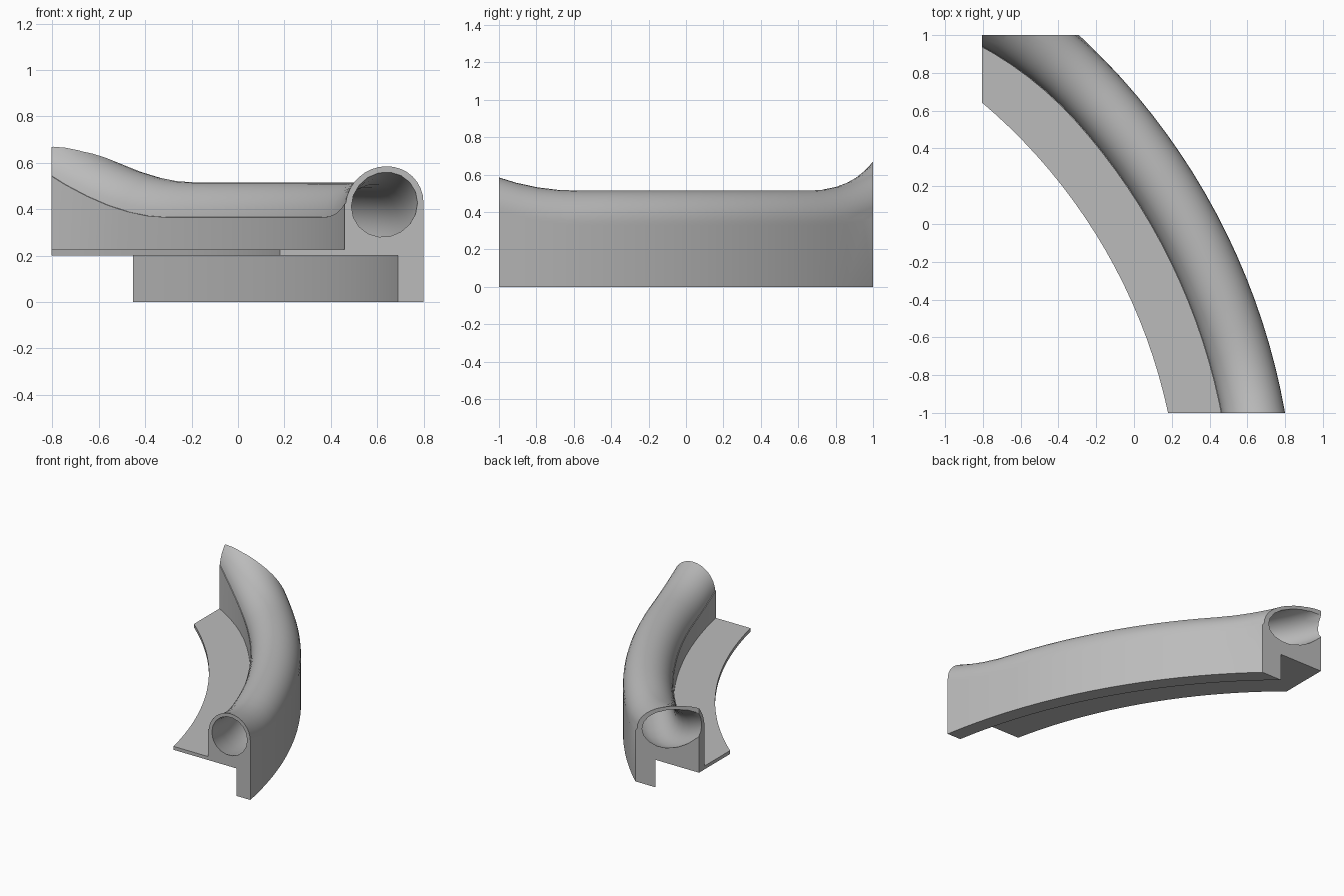
import bpy
import bmesh
from math import sin, cos, radians, pi

cube = bpy.data.objects.get("Cube")
if cube:
    bpy.data.objects.remove(cube, do_unlink=True)

CENTRE_X, CENTRE_Y = -2.716, -1.62   # centre of the big arc
TUBE_R, BORE_R = 0.165, 0.14
ARC_DEGREES = range(2, 65)


def tube_centre(deg):
    """Tube centre (radius, height, inward drift); both ends sweep upward."""
    rise = 0.0014 * max(0, 17.5 - deg, deg - 42) ** 2
    drift = 0.25 * rise if deg > 30 else 0
    return 3.405 - drift, 0.35 + rise, drift


def body_section(deg):
    r, z, drift = tube_centre(deg)
    arc = [(r + TUBE_R * cos(a), z + TUBE_R * sin(a))
           for a in (pi * 0.97 * i / 16 for i in range(17))]
    return ([(2.962, 0.2), (3.462, 0.2), (3.462, 0), (3.57, 0), (3.57, z - 0.02)]
            + arc
            + [(3.236 - drift, z + 0.015), (3.236 - drift, 0.225), (2.962, 0.225)])


def bore_section(deg):
    r, z, _ = tube_centre(deg)
    return [(r + BORE_R * cos(2 * pi * i / 18), z + BORE_R * sin(2 * pi * i / 18))
            for i in range(18)]


def sweep(name, section, degrees):
    """Sweep a closed section round the arc and cap both ends."""
    bm = bmesh.new()
    rings = []
    for deg in degrees:
        a = radians(deg)
        rings.append([bm.verts.new((CENTRE_X + r * cos(a), CENTRE_Y + r * sin(a), z))
                      for r, z in section(deg)])
    for p, q in zip(rings, rings[1:]):
        for i in range(len(p)):
            j = (i + 1) % len(p)
            bm.faces.new((p[i], p[j], q[j], q[i]))
    bm.faces.new(rings[0])
    bm.faces.new(rings[-1])
    bmesh.ops.recalc_face_normals(bm, faces=bm.faces)
    mesh = bpy.data.meshes.new(name)
    bm.to_mesh(mesh)
    bm.free()
    obj = bpy.data.objects.new(name, mesh)
    bpy.context.collection.objects.link(obj)
    return obj


def cut(target, cutter, operation):
    """Apply a boolean and discard the cutter."""
    cutter.hide_render = True
    mod = target.modifiers.new("cut", 'BOOLEAN')
    mod.object = cutter
    mod.operation = operation
    mod.solver = 'EXACT'
    bpy.ops.object.select_all(action='DESELECT')
    bpy.context.view_layer.objects.active = target
    target.select_set(True)
    bpy.ops.object.modifier_apply(modifier=mod.name)
    bpy.data.objects.remove(cutter, do_unlink=True)


# Curved rail: flange, wall, skirt and tube in one section
rail = sweep("curved_tube_rail", body_section, ARC_DEGREES[::2])

# Hollow bore through the tube
bore = sweep("bore_cutter", bore_section, range(0, 67, 2))
cut(rail, bore, 'DIFFERENCE')

# Square trim of both ends
bpy.ops.mesh.primitive_cube_add(size=2, location=(0, 0, 0.5))
trim = bpy.context.object
trim.name = "trim_cutter"
trim.scale = (0.805, 1, 1)
cut(rail, trim, 'INTERSECT')

# Colour and shading
grey = bpy.data.materials.new("plain_grey")
grey.use_nodes = True
colour = (0.5, 0.5, 0.5, 1)
grey.diffuse_color = colour
grey.node_tree.nodes["Principled BSDF"].inputs["Base Color"].default_value = colour
rail.data.materials.clear()
rail.data.materials.append(grey)
for face in rail.data.polygons:
    face.material_index = 0
bpy.ops.object.select_all(action='DESELECT')
bpy.context.view_layer.objects.active = rail
rail.select_set(True)
bpy.ops.object.shade_smooth_by_angle(angle=radians(30))
